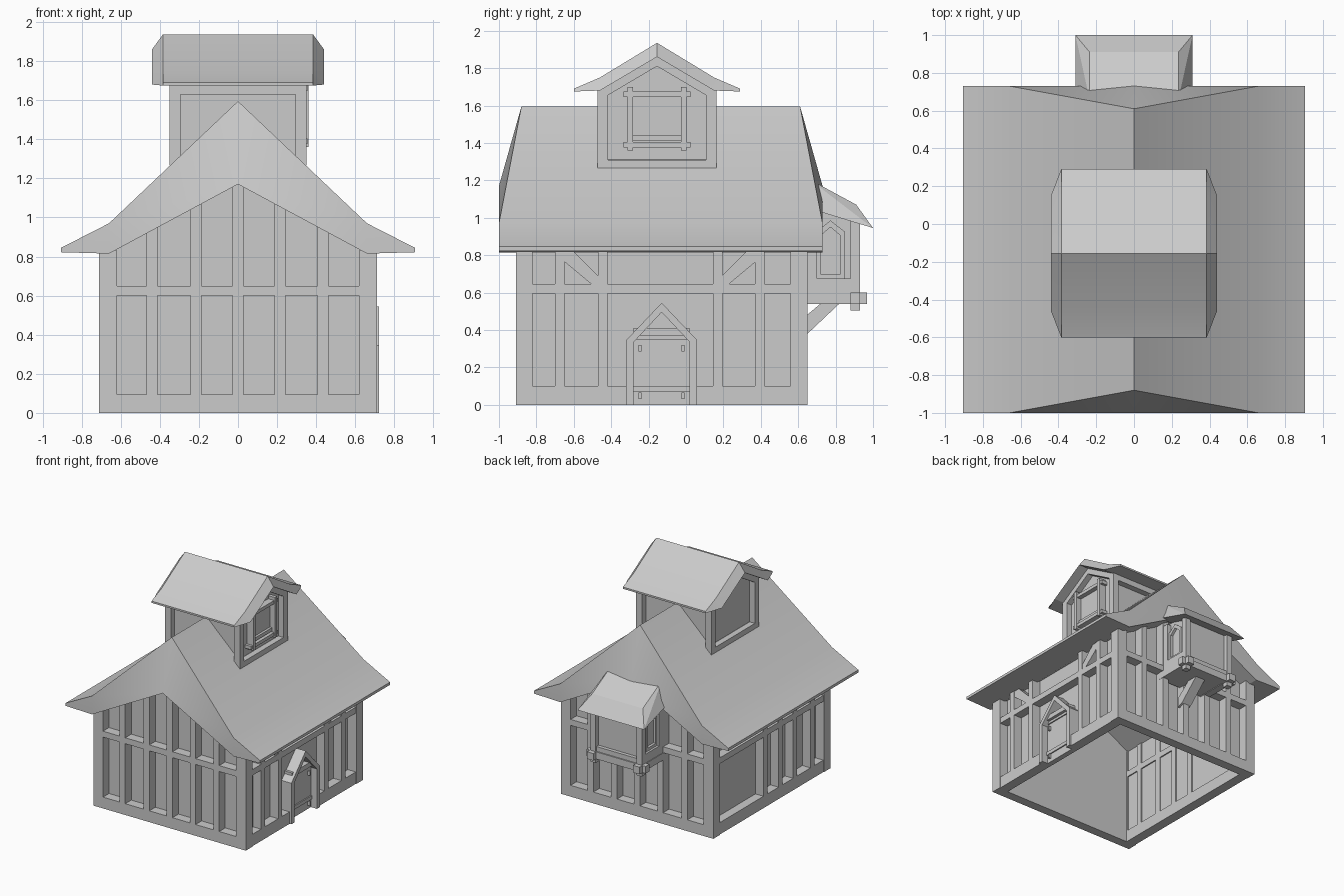
import bpy, bmesh

if "Cube" in bpy.data.objects:
    bpy.data.objects.remove(bpy.data.objects["Cube"])


def finish(name, bm):
    bmesh.ops.recalc_face_normals(bm, faces=bm.faces)
    me = bpy.data.meshes.new(name)
    bm.to_mesh(me)
    bm.free()
    ob = bpy.data.objects.new(name, me)
    bpy.context.collection.objects.link(ob)
    return ob


def box(name, x0, x1, y0, y1, z0, z1):
    return prism(name, [(x0, y0), (x1, y0), (x1, y1), (x0, y1)], 'z', z0, z1)


def place(axis, p, t):
    return {'x': (t, p[0], p[1]), 'y': (p[0], t, p[1]), 'z': (p[0], p[1], t)}[axis]


def prism(name, pts, axis, a, b, skip=()):
    """Extrude a 2D polygon along an axis; skip lists side edges left open."""
    bm = bmesh.new()
    A = [bm.verts.new(place(axis, p, a)) for p in pts]
    B = [bm.verts.new(place(axis, p, b)) for p in pts]
    bm.faces.new(A)
    bm.faces.new(B)
    n = len(pts)
    for i in range(n):
        if i not in skip:
            j = (i + 1) % n
            bm.faces.new((A[i], A[j], B[j], B[i]))
    return finish(name, bm)


def ring(name, outer, inner, axis, a, b):
    """Closed frame between two matching polygons."""
    bm = bmesh.new()
    loops = [[bm.verts.new(place(axis, p, t)) for p in pts]
             for pts, t in ((outer, a), (outer, b), (inner, b), (inner, a))]
    n = len(outer)
    for k in range(4):
        P, Q = loops[k], loops[(k + 1) % 4]
        for i in range(n):
            j = (i + 1) % n
            bm.faces.new((P[i], P[j], Q[j], Q[i]))
    return finish(name, bm)


def gable_roof(name, prof, cu, ct, ridge):
    """prof: (offset, z, half length) from the ridge over the eave to the underside peak."""
    bm = bmesh.new()

    def vert(s, e, p):
        u, t = cu + s * p[0], ct + e * p[2]
        return bm.verts.new((u, t, p[1]) if ridge == 'y' else (t, u, p[1]))
    for s in (-1, 1):
        F, K = [[vert(s, e, p) for p in prof] for e in (-1, 1)]
        for i in range(5):
            bm.faces.new((F[i], F[i + 1], K[i + 1], K[i]))
        for L in (F, K):
            bm.faces.new((L[0], L[1], L[5]))
            bm.faces.new((L[1], L[4], L[5]))
            bm.faces.new(L[1:5])
    bmesh.ops.remove_doubles(bm, verts=bm.verts, dist=1e-4)
    ob = finish(name, bm)
    bpy.context.view_layer.objects.active = ob
    ob.select_set(True)
    bpy.ops.object.shade_smooth_by_angle(angle=0.45)
    ob.select_set(False)


# Roofs
gable_roof("main_roof", [(0, 1.595, .745), (.66, .97, .865), (.905, .845, .865),
                         (.905, .822, .865), (.66, .815, .865), (0, 1.17, .865)], 0, -.135, 'y')
gable_roof("dormer_roof", [(0, 1.935, .385), (.305, 1.75, .385), (.445, 1.69, .385),
                           (.445, 1.675, .385), (.305, 1.68, .44), (0, 1.86, .44)], -.155, 0, 'x')

# House walls, recessed behind the timber and open underneath
prism("walls", [(-.63, 0), (.63, 0), (.63, .84), (0, 1.19), (-.63, .84)], 'y', -.83, .57, skip=(0,))

# Corner posts
for x in (-.71, .62):
    for y in (-.91, .56):
        box("corner_post", x, x + .09, y, y + .09, 0, .83)

# Timber of the front and back walls
for y in (-.91, .57):
    box("end_sill", -.62, .62, y, y + .08, 0, .095)
    box("end_mid_beam", -.62, .62, y, y + .08, .6, .65)
    for x in (-.44, -.215, 0, .215, .435):
        box("end_stud", x - .027, x + .027, y, y + .08, .09, 1.19 - .538 * abs(x))

# Timber of the side walls
for side, studs in ((1, (-.675, -.445, .17, .395)), (-1, (-.675, -.445, -.25, -.05))):
    x0, x1 = sorted((side * .62, side * .705))
    for a, b in (((-.82, -.32), (.06, .56)) if side > 0 else ((-.82, .56),)):
        box("side_sill", x0, x1, a, b, 0, .1)
    box("side_mid_beam", x0, x1, -.82, .56, .595, .645)
    for y in studs:
        box("side_stud", x0, x1, y - .026, y + .026, .09, .83)
for cy, s in ((-.56, 1), (.283, -1)):
    prism("brace", [(cy + s * u, z) for u, z in ((-.09, .82), (-.04, .82), (.09, .69),
          (.09, .64), (.06, .64), (-.09, .765))], 'x', .62, .7)

# Door with pointed frame
c = -.13
prism("door_frame", [(c - .19, 0), (c - .19, .345), (c, .545), (c + .19, .345), (c + .19, 0),
                     (c + .15, 0), (c + .15, .335), (c, .495), (c - .15, .335), (c - .15, 0)],
      'x', .62, .722)
box("door_lintel", .62, .7, c - .15, c + .15, .37, .41)
box("door_panel", .62, .665, c - .15, c + .15, 0, .37)
for z in (.08, .36):
    box("door_band", .62, .675, c - .15, c + .15, z - .01, z + .02)
for y in (c - .115, c + .115):
    for z in (.045, .3):
        box("door_hinge", .66, .685, y - .008, y + .008, z - .015, z + .02)

# Dormer walls and timber
d = -.155
outer = [(d - .317, 1.265), (d + .317, 1.265), (d + .317, 1.69), (d, 1.88), (d - .317, 1.69)]
inner = [(d - .262, 1.31), (d + .262, 1.31), (d + .262, 1.655), (d, 1.81), (d - .262, 1.655)]
prism("dormer_walls", [(d - .265, 1.2), (d + .265, 1.2), (d + .265, 1.7), (d, 1.87), (d - .265, 1.7)],
      'x', -.3, .3)
for x in (-.35, .295):
    ring("dormer_end_frame", outer, inner, 'x', x, x + .055)
for y in (d - .317, d + .262):
    box("dormer_top_beam", -.3, .3, y, y + .055, 1.63, 1.7)

# Dormer window with crossing bars
for y in (d - .143, d + .143):
    box("window_upright", .3, .362, y - .014, y + .014, 1.36, 1.7)
for z in (1.39, 1.66):
    box("window_rail", .3, .355, d - .18, d + .18, z - .014, z + .014)
box("window_pane", .295, .315, d - .13, d + .13, 1.4, 1.65)
box("window_bar", .3, .335, d - .13, d + .13, 1.41, 1.44)

# Bay on the back wall: body, posts and beams
box("bay_walls", -.2, .2, .55, .89, .58, 1.03)
for s in (-1, 1):
    for y in (.65, .88):
        x0, x1 = sorted((s * .19, s * .24))
        box("bay_post", x0, x1, y, y + .05, .59, 1.01)
    box("bay_side_sill", x0, x1, .65, .92, .59, .675)
    box("bay_floor_beam", x0 - .005, x1 + .005, .6, .968, .54, .6)
    box("bay_peg", x0, x1, .88, .93, .505, .6)
    # Pointed side window
    ring("bay_window", [(.695, .675), (.85, .675), (.85, .925), (.7725, .985), (.695, .925)],
         [(.72, .7), (.825, .7), (.825, .905), (.7725, .95), (.72, .905)], 'x', s * .19, s * .222)
box("bay_cross_beam", -.275, .275, .88, .93, .54, .6)
box("bay_floor", -.22, .22, .6, .9, .545, .6)
box("bay_back_sill", -.2, .2, .86, .92, .6, .64)
prism("bay_strut", [(.6, .36), (.65, .38), (.83, .55), (.73, .55), (.6, .44)], 'x', -.045, .045)

# Bay roof: hipped lean-to with a steeper lower edge
bm = bmesh.new()
for s in (-1, 1):
    for p in ((.235, .66, 1.205), (.235, .91, 1.07), (.31, 1.0, .945), (.31, .69, 1.04)):
        bm.verts.new((s * p[0], p[1], p[2]))
bmesh.ops.convex_hull(bm, input=bm.verts)
bmesh.ops.dissolve_limit(bm, angle_limit=.02, verts=bm.verts, edges=bm.edges)
finish("bay_roof", bm)
